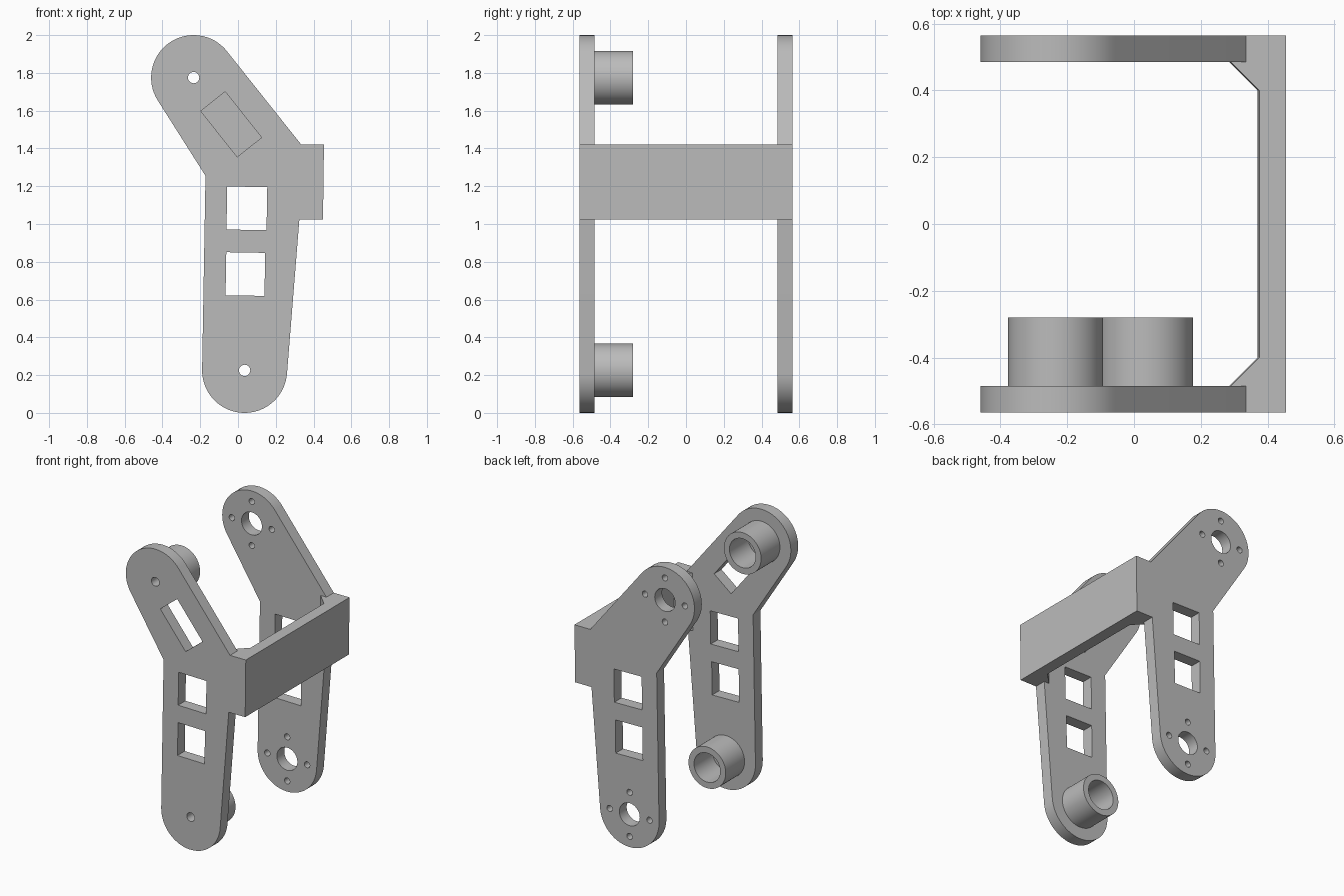
import bpy, bmesh
from math import atan2, acos, hypot, cos, sin, radians, pi

cube = bpy.data.objects.get("Cube")
if cube:
    bpy.data.objects.remove(cube, do_unlink=True)

grey = bpy.data.materials.new("plain grey")
grey.use_nodes = True
grey.diffuse_color = (0.5, 0.5, 0.5, 1)
grey.node_tree.nodes["Principled BSDF"].inputs["Base Color"].default_value = (0.5, 0.5, 0.5, 1)

TOP, LOW = (-0.235, 1.775), (0.035, 0.225)   # joint centres (x, z)
R = 0.225                                    # plate end radius
OUT, IN = 0.565, 0.485                       # outer and inner plate faces


def arc(c, r, a, b, n=32):
    return [(c[0] + r * cos(a + (b - a) * i / n), c[1] + r * sin(a + (b - a) * i / n))
            for i in range(n + 1)]


def circle(c, r, n=40):
    return arc(c, r, 0, 2 * pi, n)[:-1]


def rect(c, w, h, deg):
    s, k = sin(radians(deg)), cos(radians(deg))
    return [(c[0] + k * x - s * z, c[1] + s * x + k * z)
            for x, z in ((-w/2, -h/2), (w/2, -h/2), (w/2, h/2), (-w/2, h/2))]


def tangent(p, c, side):
    """Angle on circle c where the tangent from point p touches."""
    dx, dz = p[0] - c[0], p[1] - c[1]
    return atan2(dz, dx) + side * acos(R / hypot(dx, dz))


def slab(name, loops, lo, hi, upright=True):
    """Extrude a filled outline with holes along y (upright) or z."""
    cu = bpy.data.curves.new(name, "CURVE")
    cu.dimensions, cu.fill_mode = "2D", "BOTH"
    cu.extrude = (hi - lo) / 2
    for pts in loops:
        sp = cu.splines.new("POLY")
        sp.points.add(len(pts) - 1)
        for q, (x, y) in zip(sp.points, pts):
            q.co = (x, y, 0, 1)
        sp.use_cyclic_u = True
    tmp = bpy.data.objects.new(name, cu)
    bpy.context.collection.objects.link(tmp)
    bpy.context.view_layer.update()
    me = bpy.data.meshes.new_from_object(tmp.evaluated_get(bpy.context.evaluated_depsgraph_get()))
    bpy.data.objects.remove(tmp, do_unlink=True)
    mid = (lo + hi) / 2
    for v in me.vertices:
        x, y, z = v.co
        v.co = (x, mid - z, y) if upright else (x, y, mid + z)
    bm = bmesh.new()
    bm.from_mesh(me)
    bmesh.ops.remove_doubles(bm, verts=bm.verts, dist=1e-5)
    bmesh.ops.recalc_face_normals(bm, faces=bm.faces)
    bm.to_mesh(me)
    bm.free()
    me.name = name
    me.materials.clear()
    me.materials.append(grey)
    ob = bpy.data.objects.new(name, me)
    bpy.context.collection.objects.link(ob)
    return ob


def finish(ob):
    bm = bmesh.new()
    bm.from_mesh(ob.data)
    bmesh.ops.dissolve_limit(bm, angle_limit=radians(0.5), verts=bm.verts, edges=bm.edges)
    bm.to_mesh(ob.data)
    bm.free()
    bpy.ops.object.select_all(action="DESELECT")
    ob.select_set(True)
    bpy.context.view_layer.objects.active = ob
    bpy.ops.object.shade_smooth_by_angle(angle=radians(30))


# Bent plate outline: two rounded ends and a tab for the crossbar
elbow, low_in, up_in = (-0.172, 1.255), (0.325, 1.025), (0.335, 1.42)
outline = [low_in]
outline += arc(LOW, R, tangent(low_in, LOW, -1), tangent(elbow, LOW, 1) - 2 * pi)
outline += [elbow]
outline += arc(TOP, R, tangent(elbow, TOP, -1), tangent(up_in, TOP, 1) - 2 * pi)
outline += [up_in, (0.41, 1.42), (0.405, 1.025)]

windows = [rect((0.047, 1.083), 0.212, 0.228, -1), rect((0.039, 0.735), 0.206, 0.228, -1)]
slot = rect((-0.036, 1.528), 0.31, 0.165, -51.5)

# Front plate: screw holes and slanted slot
front = slab("front_plate", [outline, slot] + windows + [circle(c, 0.03) for c in (TOP, LOW)],
             -OUT, -IN)

# Back plate: bearing holes, each ringed by four screw holes
holes = []
for c in (TOP, LOW):
    holes.append(circle(c, 0.078))
    holes += [circle((c[0] + 0.152 * cos(k * pi/2), c[1] + 0.152 * sin(k * pi/2)), 0.021, 20)
              for k in range(4)]
back = slab("back_plate", [outline] + windows + holes, IN, OUT)

# Crossbar with corner gussets, leaning slightly with the plates
half = [(0.375, 0.40), (0.29, IN), (0.29, IN + 0.0), (0.36, IN), (0.36, OUT), (0.455, OUT)]
half = [p for i, p in enumerate(half) if i != 2]
bar = slab("bracket_frame", [half + [(x, -y) for x, y in reversed(half)]], 1.025, 1.42, False)
for v in bar.data.vertices:
    if v.co.z < 1.2:
        v.co.x -= 0.005

# Weld plates and crossbar into one frame
for plate in (front, back):
    mod = bar.modifiers.new("weld", "BOOLEAN")
    mod.operation, mod.solver, mod.object = "UNION", "EXACT", plate
bpy.context.view_layer.update()
welded = bpy.data.meshes.new_from_object(bar.evaluated_get(bpy.context.evaluated_depsgraph_get()))
bar.modifiers.clear()
bar.data = welded
for plate in (front, back):
    bpy.data.objects.remove(plate, do_unlink=True)
finish(bar)

# Hollow bosses on the inside of the front plate
for name, c in (("upper_boss", TOP), ("lower_boss", LOW)):
    finish(slab(name, [circle(c, 0.142, 64), circle(c, 0.1, 64)], -IN, -0.28))
